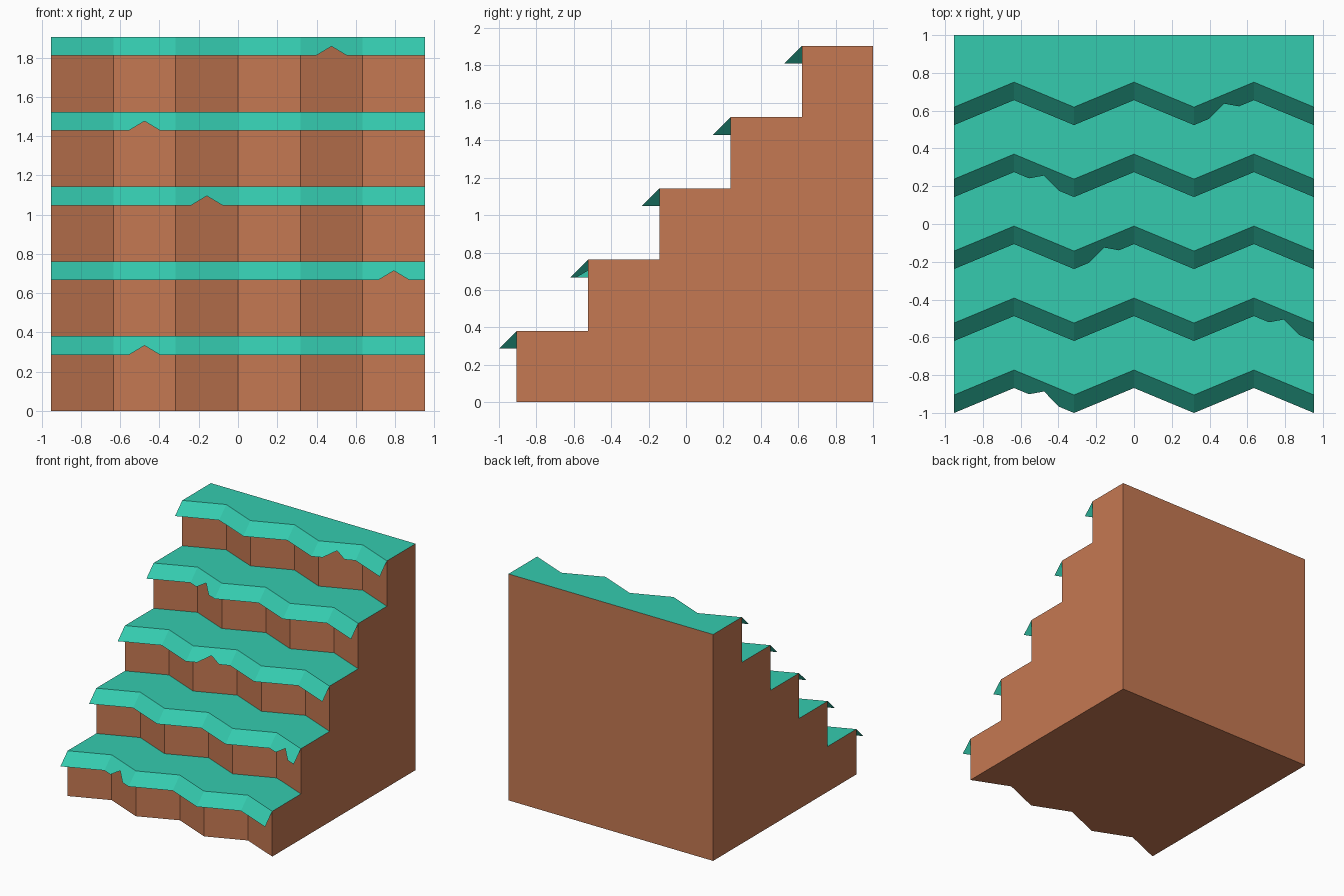
import bpy
import bmesh

if "Cube" in bpy.data.objects:
    bpy.data.objects.remove(bpy.data.objects["Cube"])

HALF_W, SEGS, STEPS = 0.9525, 6, 5
RISE = 0.381            # step height and depth
LIP = 0.0953            # how far the grass lip hangs out and down
ZIG = 0.132             # depth of the zigzag front
FRONT, BACK = -0.905, 1.0
NOTCHED = [1, 5, 2, 1, 4]   # segment with a notch, per step


def edge(u, k, z, out=0.0):
    """Point on the zigzag edge of step k, u in segments from the left."""
    i = u % 2
    fold = i if i <= 1 else 2 - i
    return (-HALF_W + 2 * HALF_W * u / SEGS, FRONT + k * RISE + ZIG * fold - out, z)


def build(name, polys, color):
    bm = bmesh.new()
    for pts in polys:
        bm.faces.new([bm.verts.new(p) for p in pts])
    bmesh.ops.remove_doubles(bm, verts=bm.verts, dist=1e-4)
    mesh = bpy.data.meshes.new(name)
    bm.to_mesh(mesh)
    bm.free()
    mat = bpy.data.materials.new(name + "_color")
    mat.diffuse_color = color
    mat.use_nodes = True
    mat.node_tree.nodes["Principled BSDF"].inputs["Base Color"].default_value = mat.diffuse_color
    mesh.materials.append(mat)
    obj = bpy.data.objects.new(name, mesh)
    bpy.context.collection.objects.link(obj)


TOP = STEPS * RISE
soil = []

# zigzag risers
for k in range(STEPS):
    z0, z1 = k * RISE, (k + 1) * RISE
    for s in range(SEGS):
        soil.append([edge(s, k, z0), edge(s + 1, k, z0), edge(s + 1, k, z1), edge(s, k, z1)])

# stair-shaped sides
profile = [(BACK, TOP), (BACK, 0)]
for k in range(STEPS):
    y = FRONT + k * RISE
    profile += [(y, k * RISE), (y, (k + 1) * RISE)]
soil.append([(-HALF_W, y, z) for y, z in reversed(profile)][::-1][::-1])
soil.append([(HALF_W, y, z) for y, z in profile][::-1])
soil[-2].reverse()

# flat back and zigzag-edged underside
W = HALF_W
soil.append([(W, BACK, 0), (-W, BACK, 0), (-W, BACK, TOP), (W, BACK, TOP)])
soil.append([edge(s, 0, 0) for s in range(SEGS, -1, -1)] + [(-W, BACK, 0), (W, BACK, 0)])

# side faces must point outwards: check by signed area
for i in (-4, -3):
    pts = soil[i]
    area = sum(a[1] * b[2] - b[1] * a[2] for a, b in zip(pts, pts[1:] + pts[:1]))
    if area * pts[0][0] < 0:
        pts.reverse()
build("soil_steps", soil, (0.56, 0.19, 0.085, 1))

# grass tread with overhanging notched lip, one per step
for k in range(STEPS):
    z = (k + 1) * RISE
    grass = []
    for s in range(SEGS):
        a, b = edge(s, k, z), edge(s + 1, k, z)
        if k < STEPS - 1:
            grass.append([a, b, edge(s + 1, k + 1, z), edge(s, k + 1, z)])
        else:
            grass.append([a, b, (b[0], BACK, z), (a[0], BACK, z)])
        lip = [edge(s, k, z - LIP, LIP)]
        if s == NOTCHED[k]:
            lip += [edge(s + 0.25, k, z - LIP, LIP),
                    edge(s + 0.5, k, z - LIP / 2, LIP / 2),
                    edge(s + 0.75, k, z - LIP, LIP)]
        lip += [edge(s + 1, k, z - LIP, LIP), b, a]
        grass.append(lip)
    build(f"grass_tread_{k + 1}", grass, (0.035, 0.60, 0.43, 1))
